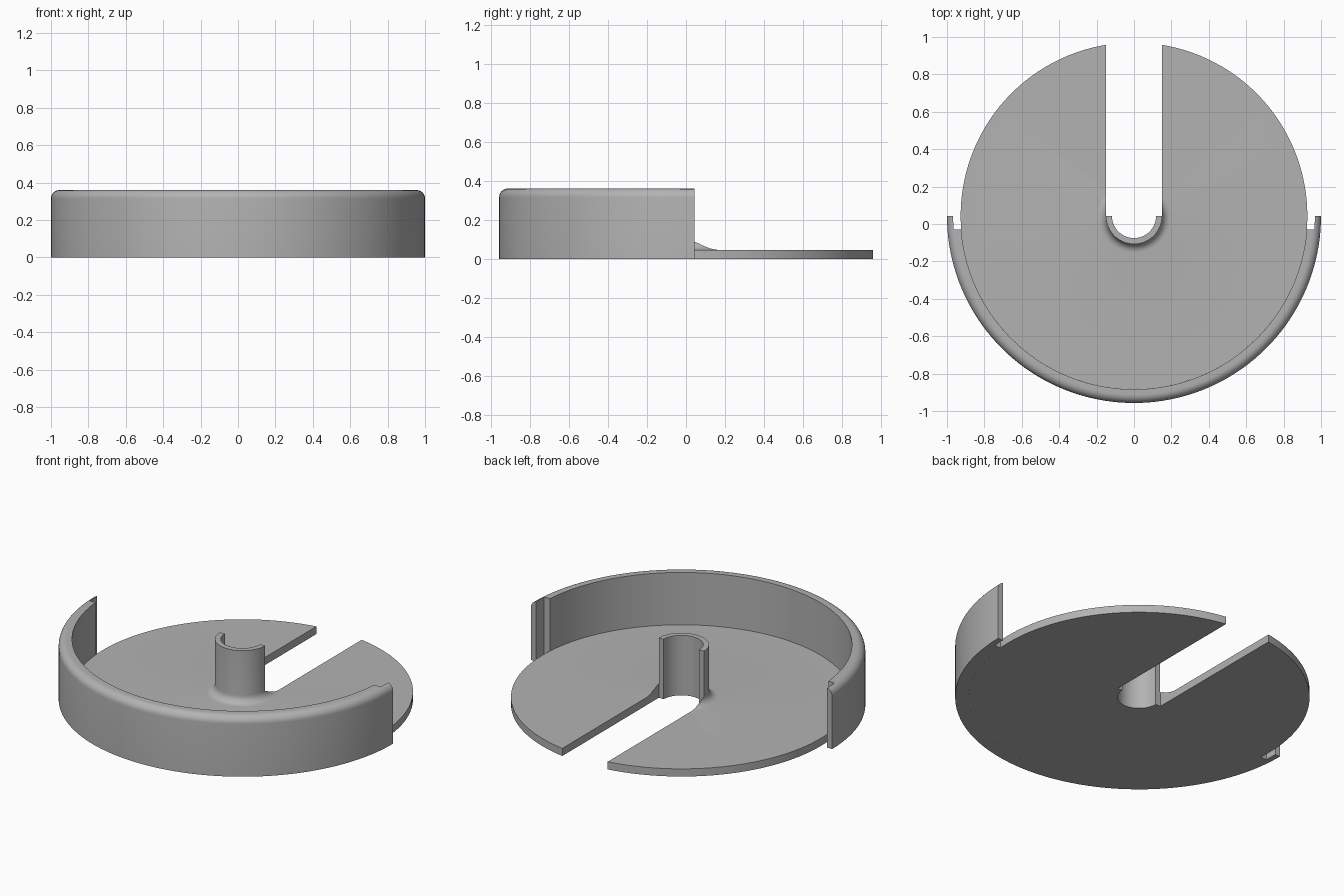
import bpy, bmesh, math

if "Cube" in bpy.data.objects:
    bpy.data.objects.remove(bpy.data.objects["Cube"], do_unlink=True)

CY = 0.043            # y of the common axis
HEIGHT, PLATE = 0.36, 0.046
DISC_R, RIM_R, TAB_R = 0.927, 1.0, 0.967
HUB_R, BORE_R = 0.15, 0.118

grey = bpy.data.materials.new("plain grey")
grey.use_nodes = True
GREY = (0.45, 0.45, 0.45, 1)
grey.diffuse_color = GREY
grey.node_tree.nodes["Principled BSDF"].inputs["Base Color"].default_value = GREY


def arc(cx, cz, r, a0, a1, n=8):
    """Points (radius, z) of an arc in the profile plane."""
    angles = [math.radians(a0 + (a1 - a0) * i / n) for i in range(n + 1)]
    return [(cx + r * math.cos(a), cz + r * math.sin(a)) for a in angles]


def lathe(name, profile, start, end, steps):
    """Revolve a closed profile about the axis, capping the ends if it is open."""
    bm = bmesh.new()
    full = end - start == 360
    rings = []
    for i in range(steps if full else steps + 1):
        a = math.radians(start + (end - start) * i / steps)
        rings.append([bm.verts.new((r * math.cos(a), CY + r * math.sin(a), z))
                      for r, z in profile])
    n = len(profile)
    for i in range(steps):
        p, q = rings[i], rings[(i + 1) % len(rings)]
        for j in range(n):
            k = (j + 1) % n
            bm.faces.new((p[j], q[j], q[k], p[k]))
    if not full:
        bm.faces.new(rings[0])
        bm.faces.new(rings[-1])
    bmesh.ops.recalc_face_normals(bm, faces=bm.faces)
    mesh = bpy.data.meshes.new(name)
    bm.to_mesh(mesh)
    bm.free()
    obj = bpy.data.objects.new(name, mesh)
    bpy.context.collection.objects.link(obj)
    mesh.materials.append(grey)
    return obj


def box(name, x, y0, y1):
    """Tall cutter box, symmetric in x."""
    bpy.ops.mesh.primitive_cube_add(size=1, location=(0, (y0 + y1) / 2, 0.2))
    obj = bpy.context.object
    obj.name = name
    obj.scale = (2 * x, y1 - y0, 1)
    obj.hide_render = True
    return obj


def cut(obj, cutter, operation="DIFFERENCE"):
    mod = obj.modifiers.new("cut", "BOOLEAN")
    mod.operation, mod.solver, mod.object = operation, "EXACT", cutter
    bpy.context.view_layer.objects.active = obj
    bpy.context.view_layer.update()
    bpy.ops.object.modifier_apply(modifier=mod.name)
    bpy.data.objects.remove(cutter, do_unlink=True)


def smooth(obj):
    bpy.ops.object.select_all(action="DESELECT")
    obj.select_set(True)
    bpy.context.view_layer.objects.active = obj
    bpy.ops.object.shade_smooth_by_angle(angle=math.radians(30))


# Base plate with filleted hub, opened by a slot to the back
FILLET = 0.046
base_profile = ([(BORE_R, 0), (DISC_R, 0), (DISC_R, PLATE)]
                + arc(HUB_R + FILLET, PLATE + FILLET, FILLET, 270, 180)
                + [(HUB_R, HEIGHT), (BORE_R, HEIGHT)])
base = lathe("base_plate_and_hub", base_profile, 0, 360, 128)
cut(base, box("slot_cutter", HUB_R + 0.0005, CY, 1.5))
smooth(base)

# Half-round rim with a rounded outer top edge
ROUND = 0.045
rim_profile = ([(DISC_R, 0), (RIM_R, 0)]
               + arc(RIM_R - ROUND, HEIGHT - ROUND, ROUND, 0, 90)
               + [(DISC_R, HEIGHT)])
rim = lathe("rim_wall", rim_profile, 180, 360, 80)

# Thin the rim ends into tabs
tab_cutter = lathe("tab_cutter", [(0.8, -0.1), (TAB_R, -0.1), (TAB_R, 0.5), (0.8, 0.5)],
                   0, 360, 160)
cut(tab_cutter, box("tab_limit", 1.5, -0.03, 1.5), "INTERSECT")
cut(rim, tab_cutter)
smooth(rim)
